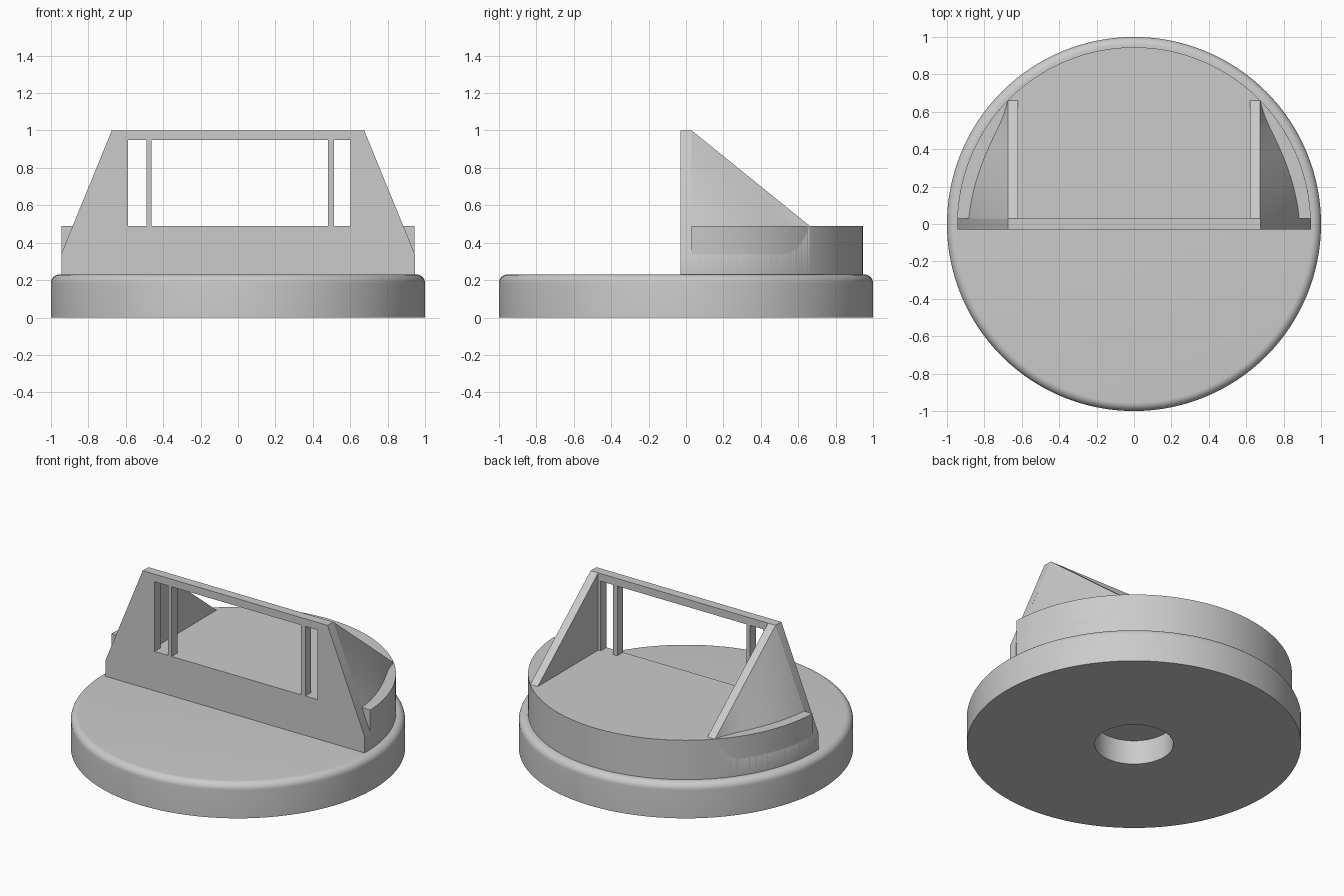
import bpy, bmesh, math

cube = bpy.data.objects.get("Cube")
if cube:
    bpy.data.objects.remove(cube)

R = 0.945             # radius of the upper body
DECK, STEP, TOP = 0.49, 0.23, 1.0
FRONT, BACK = -0.03, 0.03   # faces of the upright frame
SIDE, WALL = 0.675, 0.055   # outer top edge and thickness of the cheeks
END = math.sqrt(R * R - SIDE * SIDE)

grey = bpy.data.materials.new("plain grey")
grey.use_nodes = True
colour = (0.6, 0.6, 0.6, 1)
grey.diffuse_color = colour
grey.node_tree.nodes["Principled BSDF"].inputs["Base Color"].default_value = colour


def finish(ob, angle=30):
    ob.data.materials.clear()
    ob.data.materials.append(grey)
    bpy.ops.object.select_all(action="DESELECT")
    ob.select_set(True)
    bpy.context.view_layer.objects.active = ob
    bpy.ops.object.shade_smooth_by_angle(angle=math.radians(angle))


def add_mesh(name, bm, angle=30):
    bmesh.ops.remove_doubles(bm, verts=bm.verts, dist=1e-4)
    bmesh.ops.recalc_face_normals(bm, faces=bm.faces)
    me = bpy.data.meshes.new(name)
    bm.to_mesh(me)
    bm.free()
    ob = bpy.data.objects.new(name, me)
    bpy.context.collection.objects.link(ob)
    finish(ob, angle)


# Round base: lathed profile with a blind hole below and a rounded rim
r = 0.045
rim = [(1 - r + r * math.cos(a), STEP - r + r * math.sin(a))
       for a in (math.pi / 2 * i / 8 for i in range(9))]
profile = [(0, 0.16), (0.235, 0.16), (0.235, 0), (1, 0)] + rim + [(0, STEP)]
bm = bmesh.new()
vs = [bm.verts.new((x, 0, z)) for x, z in profile]
es = [bm.edges.new(p) for p in zip(vs, vs[1:])]
bmesh.ops.spin(bm, geom=vs + es, cent=(0, 0, 0), axis=(0, 0, 1),
               angle=2 * math.pi, steps=128)
add_mesh("round_base", bm)

# Half-round deck behind the frame
bm = bmesh.new()
start = math.asin(BACK / R)
arc = [start + (math.pi - 2 * start) * i / 72 for i in range(73)]
face = bm.faces.new([bm.verts.new((R * math.cos(a), R * math.sin(a), STEP)) for a in arc])
up = bmesh.ops.extrude_face_region(bm, geom=[face])
bmesh.ops.translate(bm, vec=(0, 0, DECK - STEP),
                    verts=[v for v in up["geom"] if isinstance(v, bmesh.types.BMVert)])
add_mesh("half_round_deck", bm)

# Upright frame: flat outline with three openings
outline = [(-R, STEP), (R, STEP), (R, 0.34), (SIDE, TOP), (-SIDE, TOP), (-R, 0.34)]
loops = [outline]
for x0, x1 in ((-0.588, -0.49), (-0.463, 0.481), (0.513, 0.602)):
    loops.append([(x0, DECK), (x0, 0.95), (x1, 0.95), (x1, DECK)])
cu = bpy.data.curves.new("front_frame", "CURVE")
cu.dimensions, cu.fill_mode, cu.extrude = "2D", "BOTH", BACK
for pts in loops:
    sp = cu.splines.new("POLY")
    sp.points.add(len(pts) - 1)
    sp.use_cyclic_u = True
    for p, (x, z) in zip(sp.points, pts):
        p.co = (x, z, 0, 1)
frame = bpy.data.objects.new("front_frame", cu)
frame.rotation_euler.x = math.pi / 2
bpy.context.collection.objects.link(frame)
bpy.ops.object.select_all(action="DESELECT")
frame.select_set(True)
bpy.context.view_layer.objects.active = frame
bpy.ops.object.convert(target="MESH")
finish(frame)


# Side cheeks: ruled from the round deck wall up to the sloping top edge
def section(y):
    out = math.sqrt(max(R * R - y * y, SIDE * SIDE))
    k = (y - BACK) / (END - BACK)
    top = TOP + (DECK - TOP) * k
    low = 0.34 + (DECK - 0.34) * max(0, (y - 0.5) / (END - 0.5)) ** 3
    n = 6
    slope = [(out + (SIDE - out) * i / n, low + (top - low) * i / n) for i in range(n + 1)]
    return [(SIDE - WALL, STEP), (out, STEP)] + slope + [(SIDE - WALL, top)]


for name, s in (("left_cheek", 1), ("right_cheek", -1)):
    bm = bmesh.new()
    rings = []
    for i in range(33):
        y = BACK + (END - BACK) * i / 32
        rings.append([bm.verts.new((s * x, y, z)) for x, z in section(y)])
    for a, b in zip(rings, rings[1:]):
        for j in range(len(a)):
            k = (j + 1) % len(a)
            bm.faces.new((a[j], a[k], b[k], b[j]))
    bm.faces.new(rings[0])
    bm.faces.new(rings[-1])
    add_mesh(name, bm, 35)
